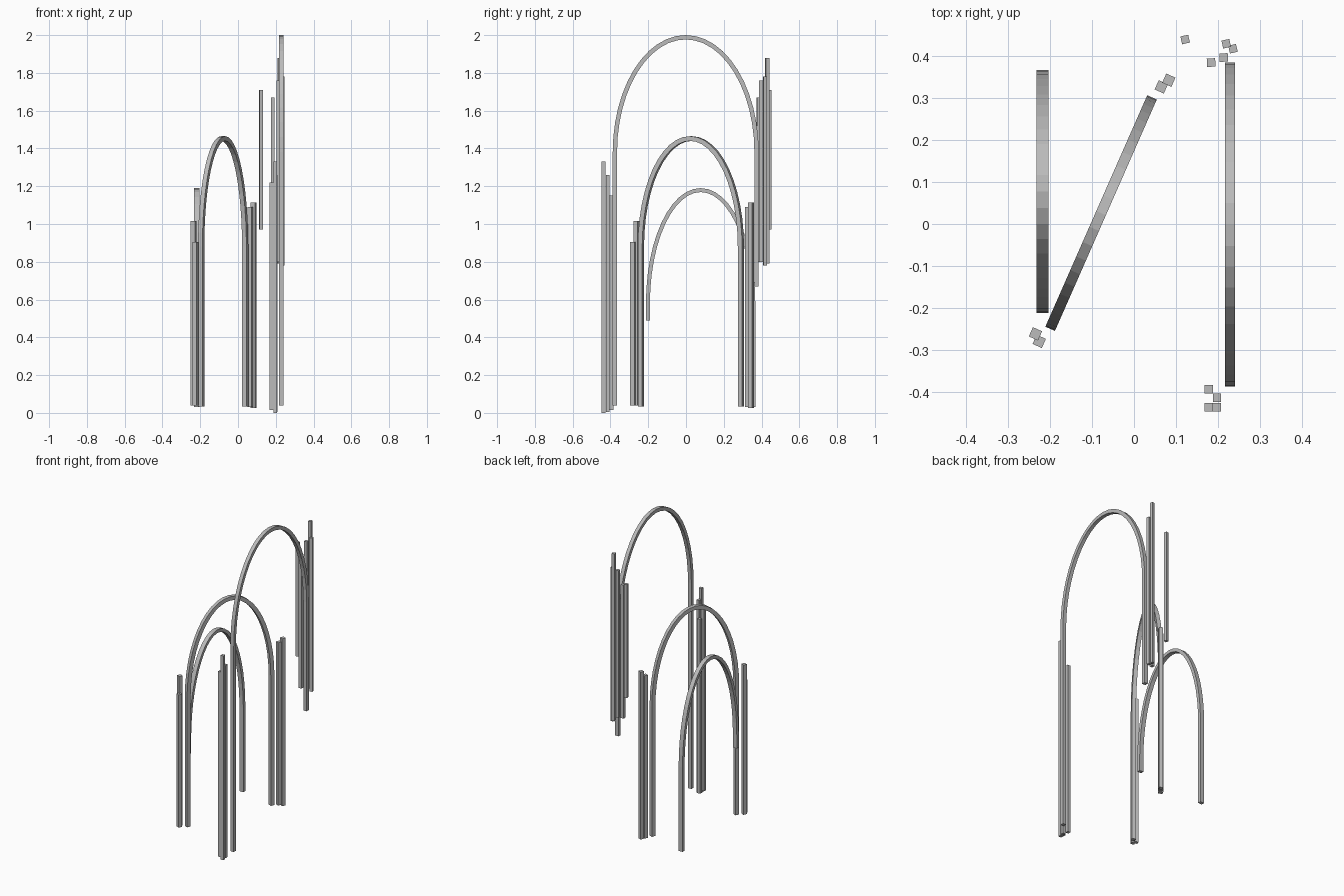
import bpy, bmesh, math
from mathutils import Vector

cube = bpy.data.objects.get("Cube")
if cube:
    bpy.data.objects.remove(cube, do_unlink=True)

GREY = (0.5, 0.5, 0.5, 1)
steel = bpy.data.materials.new("grey metal")
steel.use_nodes = True
steel.diffuse_color = GREY
steel.node_tree.nodes["Principled BSDF"].inputs["Base Color"].default_value = GREY


def add_object(name, bm):
    bmesh.ops.recalc_face_normals(bm, faces=bm.faces)
    mesh = bpy.data.meshes.new(name)
    bm.to_mesh(mesh)
    bm.free()
    mesh.materials.append(steel)
    obj = bpy.data.objects.new(name, mesh)
    bpy.context.collection.objects.link(obj)
    return obj


def arch(name, start, end, spring, top, foot_a, foot_b, width, depth, steps=24):
    """Square bar bent into a half ellipse on two straight legs.
    start and end are the outer ends in plan; depth is the bar's in-plane size."""
    a, b = Vector((*start, 0)), Vector((*end, 0))
    mid, along = (a + b) / 2, (b - a).normalized()
    side = Vector((-along.y, along.x, 0)) * width / 2
    rx, rz = (b - a).length / 2 - depth / 2, top - spring - depth / 2

    # centre line as (distance, height, outward direction)
    path = [(-rx, foot_a, (-1, 0))]
    for i in range(steps + 1):
        t = math.pi * (1 - i / steps)
        c, s = math.cos(t), math.sin(t)
        out = Vector((c / rx, s / rz)).normalized()
        path.append((rx * c, spring + rz * s, out))
    path.append((rx, foot_b, (1, 0)))

    bm = bmesh.new()
    rings = []
    for u, z, out in path:
        centre = mid + along * u + Vector((0, 0, z))
        shift = (along * out[0] + Vector((0, 0, out[1]))) * depth / 2
        rings.append([bm.verts.new(centre + p) for p in
                      (shift + side, shift - side, -shift - side, -shift + side)])
    for r, q in zip(rings, rings[1:]):
        for k in range(4):
            n = (k + 1) % 4
            bm.faces.new((r[k], r[n], q[n], q[k]))
    bm.faces.new(rings[0])
    bm.faces.new(rings[-1])
    return add_object(name, bm)


def posts(name, size, angle, spots):
    """Square upright bars: x, y, bottom, top."""
    for i, (x, y, low, high) in enumerate(spots, 1):
        bm = bmesh.new()
        bmesh.ops.create_cube(bm, size=1)
        bmesh.ops.scale(bm, vec=(size, size, high - low), verts=bm.verts)
        post = add_object(f"{name}_{i}", bm)
        post.location = (x, y, (low + high) / 2)
        post.rotation_euler.z = math.radians(angle)


# Three arches
arch("tall_arch", (0.229, -0.388), (0.229, 0.385), 1.38, 2.0, 0.04, 0.67, 0.024, 0.023)
arch("diagonal_arch", (-0.2, -0.25), (0.043, 0.302), 0.88, 1.465, 0.035, 0.035, 0.025, 0.025)
arch("small_arch", (-0.218, -0.212), (-0.218, 0.367), 0.58, 1.19, 0.49, 0.03, 0.028, 0.021)

# Clusters of uprights beside the arch legs
posts("tall_front_post", 0.02, 0, [
    (0.178, -0.394, 0.015, 1.15), (0.198, -0.414, 0.005, 1.26),
    (0.178, -0.437, 0.015, 1.22), (0.197, -0.437, 0, 1.33)])
posts("tall_back_post", 0.019, 13, [
    (0.122, 0.44, 0.97, 1.71), (0.22, 0.43, 0.79, 1.88), (0.236, 0.418, 0.78, 1.78)])
posts("tall_inner_post", 0.02, 3, [
    (0.184, 0.385, 0.8, 1.67), (0.214, 0.397, 0.8, 1.76)])
posts("diagonal_back_post", 0.024, -24, [
    (0.065, 0.327, 0.03, 1.09), (0.083, 0.343, 0.025, 1.115)])
posts("diagonal_front_post", 0.024, -24, [
    (-0.235, -0.262, 0.04, 1.015), (-0.226, -0.28, 0.04, 0.905)])
